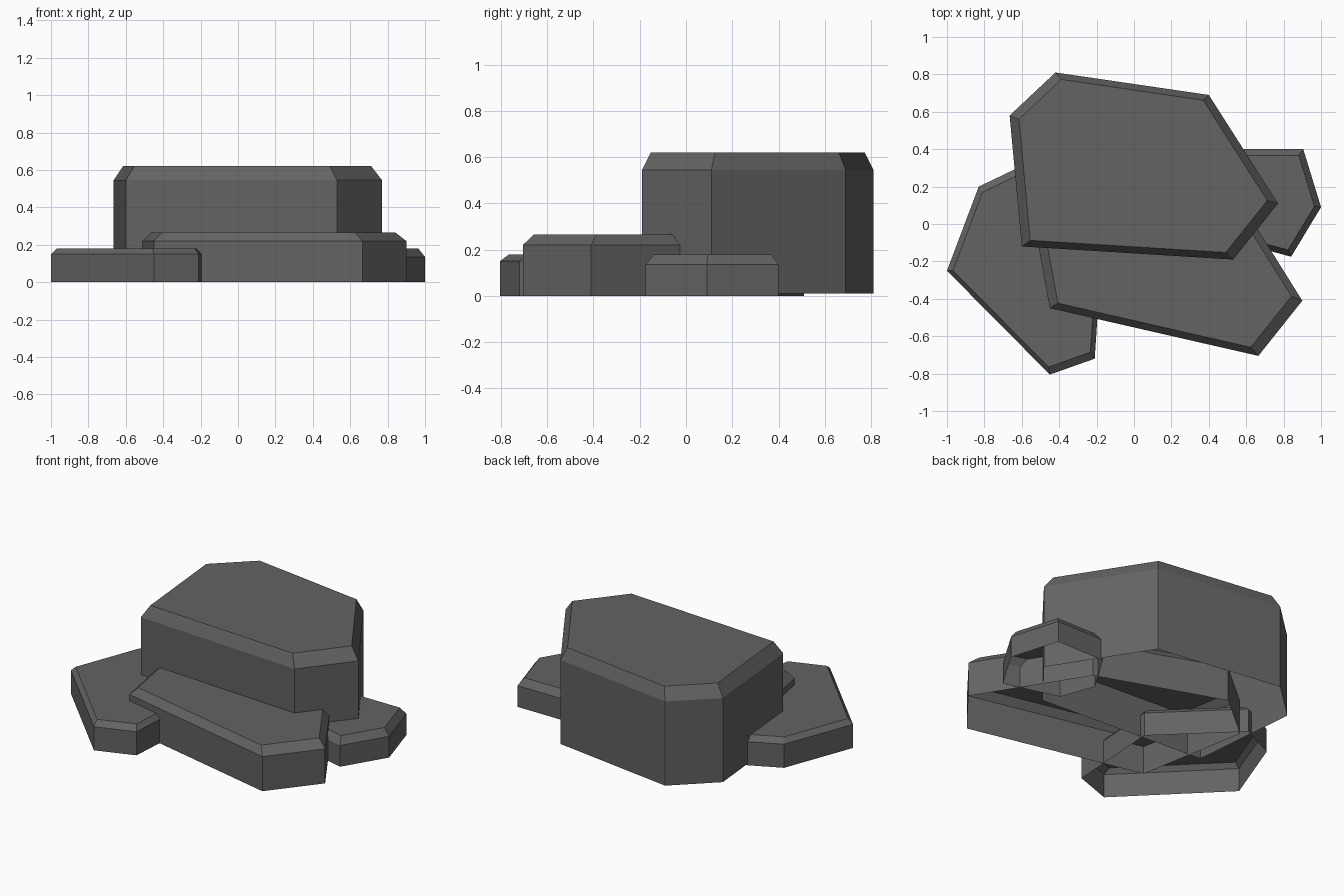
import bpy
import bmesh

if "Cube" in bpy.data.objects:
    bpy.data.objects.remove(bpy.data.objects["Cube"])

# One flat stone colour
stone = bpy.data.materials.new("dark_grey_stone")
stone.diffuse_color = (0.125, 0.125, 0.125, 1.0)
stone.use_nodes = True
stone.node_tree.nodes["Principled BSDF"].inputs["Base Color"].default_value = stone.diffuse_color


def rock(name, outline, base, shoulder, top, taper):
    """Six-sided slab: upright walls, chamfered rim, flat top, open underside."""
    cx = sum(p[0] for p in outline) / len(outline)
    cy = sum(p[1] for p in outline) / len(outline)
    bm = bmesh.new()
    rings = []
    for z, s in ((base, 1.0), (shoulder, 1.0), (top, taper)):
        rings.append([bm.verts.new((cx + (x - cx) * s, cy + (y - cy) * s, z))
                      for x, y in outline])
    n = len(outline)
    for low, high in zip(rings, rings[1:]):
        for i in range(n):
            j = (i + 1) % n
            bm.faces.new((low[i], low[j], high[j], high[i]))
    bm.faces.new(rings[-1])
    mesh = bpy.data.meshes.new(name)
    bm.to_mesh(mesh)
    bm.free()
    mesh.materials.append(stone)
    obj = bpy.data.objects.new(name, mesh)
    bpy.context.collection.objects.link(obj)
    return obj


# Tall main boulder
rock("main_boulder",
     [(-0.60, -0.12), (0.53, -0.19), (0.77, 0.11),
      (0.40, 0.69), (-0.42, 0.81), (-0.665, 0.58)],
     0.01, 0.545, 0.62, 0.925)

# Low slab in front, running back under the boulder
rock("front_slab",
     [(-0.45, -0.45), (0.665, -0.705), (0.90, -0.41),
      (0.50, 0.23), (-0.28, 0.51), (-0.58, 0.26)],
     0.0, 0.22, 0.265, 0.925)

# Flat slab on the left
rock("left_slab",
     [(-1.0, -0.25), (-0.45, -0.805), (-0.21, -0.72),
      (-0.17, -0.11), (-0.60, 0.31), (-0.83, 0.20)],
     0.0, 0.15, 0.18, 0.93)

# Small slab on the right
rock("right_slab",
     [(0.49, -0.08), (0.84, -0.175), (1.0, 0.09),
      (0.905, 0.40), (0.57, 0.40), (0.41, 0.14)],
     0.0, 0.135, 0.18, 0.88)
